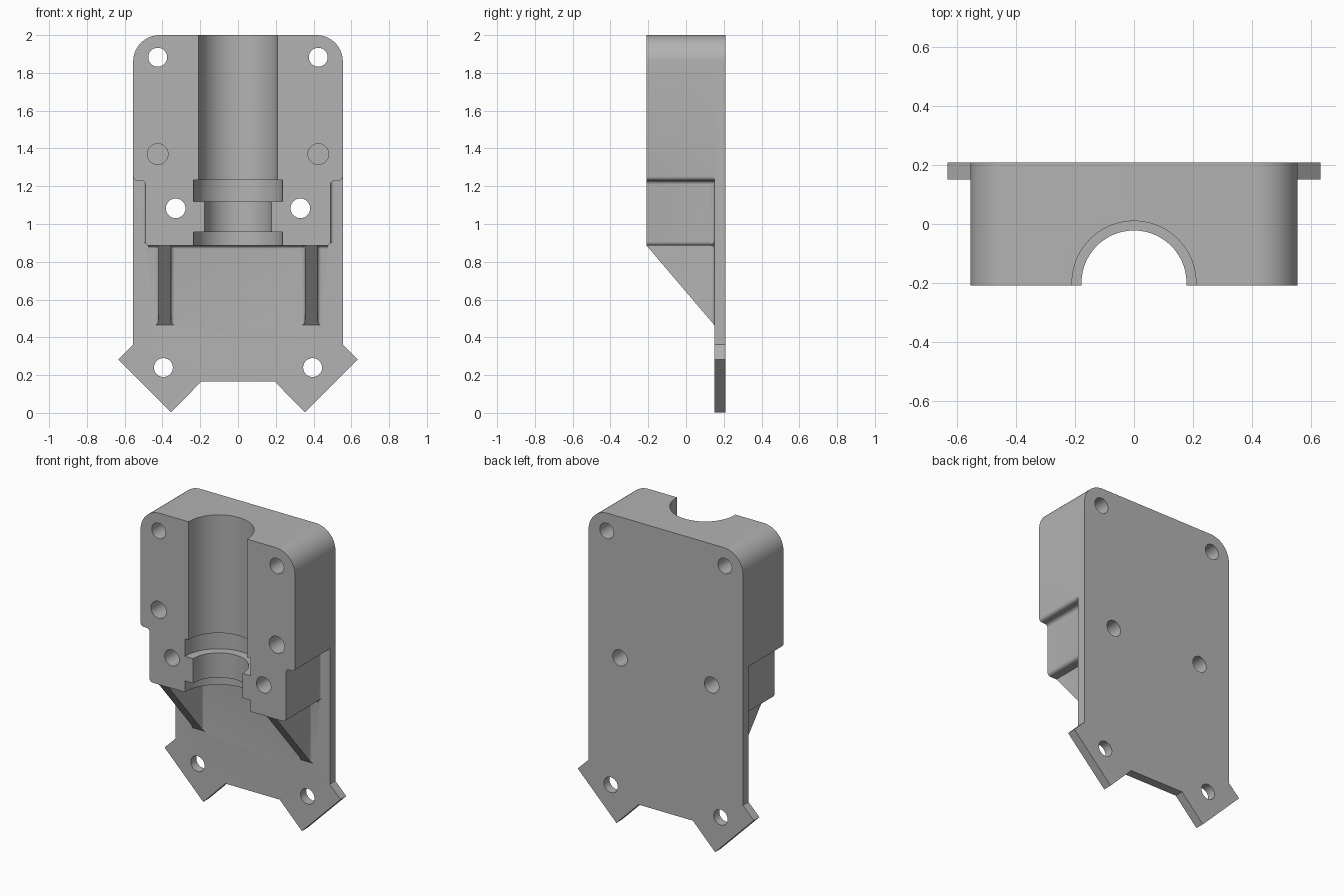
import bpy, bmesh, math
from mathutils import Vector

cube = bpy.data.objects.get("Cube")
if cube:
    bpy.data.objects.remove(cube, do_unlink=True)

grey = bpy.data.materials.new("plain grey")
grey.use_nodes = True
GREY = (0.45, 0.45, 0.45, 1)
grey.diffuse_color = GREY
grey.node_tree.nodes["Principled BSDF"].inputs["Base Color"].default_value = GREY

FRONT, FACE, BACK = -0.208, 0.15, 0.208   # block front, plate front, plate back


def arc(cx, cy, r, start, end, steps=10):
    """Points on an arc, angles in degrees."""
    angles = [math.radians(start + (end - start) * i / steps) for i in range(steps + 1)]
    return [(cx + r * math.cos(a), cy + r * math.sin(a)) for a in angles]


def mirrored(half):
    """Close a right-hand outline with its reflection in x."""
    return half + [(-x, y) for x, y in reversed(half)]


def prism(name, outline, axis, lo, hi):
    """Extrude an outline along an axis; the outline uses the other two axes in order."""
    def place(p, h):
        c = list(p)
        c.insert("xyz".index(axis), h)
        return Vector(c)
    bm = bmesh.new()
    face = bm.faces.new([bm.verts.new(place(p, lo)) for p in outline])
    new = bmesh.ops.extrude_face_region(bm, geom=[face])["geom"]
    bmesh.ops.translate(bm, vec=place((0, 0), hi - lo),
                        verts=[v for v in new if isinstance(v, bmesh.types.BMVert)])
    bmesh.ops.recalc_face_normals(bm, faces=bm.faces)
    mesh = bpy.data.meshes.new(name)
    bm.to_mesh(mesh)
    bm.free()
    obj = bpy.data.objects.new(name, mesh)
    bpy.context.collection.objects.link(obj)
    mesh.materials.append(grey)
    return obj


def combine(target, tool, operation):
    """Apply a boolean and discard its tool."""
    mod = target.modifiers.new("combine", "BOOLEAN")
    mod.operation, mod.solver, mod.object = operation, "EXACT", tool
    bpy.context.view_layer.objects.active = target
    bpy.ops.object.modifier_apply(modifier=mod.name)
    bpy.data.objects.remove(tool, do_unlink=True)


# Back plate with rounded top and two angled feet
crown = arc(0.415, 1.86, 0.14, 0, 90, 16)
plate = [(0.195, 0.165), (0.355, 0.003), (0.633, 0.283), (0.555, 0.361)] + crown
body = prism("bearing_bracket", mirrored(plate), "y", FACE, BACK)

# Thick bearing block, stepped in near its lower end
block = (arc(0.468, 0.907, 0.022, -90, 0, 6) + arc(0.512, 1.208, 0.022, 180, 90, 6)
         + arc(0.533, 1.252, 0.022, -90, 0, 6) + crown)
combine(body, prism("block", mirrored(block), "y", FRONT, FACE), "UNION")

# Fillets where the block sides and underside meet the plate
R = 0.018
for side in (-1, 1):
    fillet = [(0.48, FACE + 0.01), (0.48, FACE - R)] + arc(0.49 + R, FACE - R, R, 180, 90, 5) + [(0.49 + R, FACE + 0.01)]
    combine(body, prism("side_fillet", [(side * x, y) for x, y in fillet], "z", 0.9, 1.235), "UNION")
under = [(FACE + 0.01, 0.895), (FACE - R, 0.895)] + arc(FACE - R, 0.885 - R, R, 90, 0, 5) + [(FACE + 0.01, 0.885 - R)]
combine(body, prism("underside_fillet", under, "x", -0.475, 0.475), "UNION")

# Sloping ribs with flared roots
section = mirrored([(0.034, FRONT)] + arc(0.034 + R, FACE - R, R, 180, 90, 5) + [(0.034 + R, FACE + 0.01)])
for side in (-1, 1):
    rib = prism("rib", [(x + side * 0.388, y) for x, y in section], "z", 0.4, 0.9)
    slope = [(FRONT - 0.1, 0.3), (FACE + 0.05, 0.3), (FACE + 0.05, 0.407), (FACE, 0.465),
             (FRONT, 0.885), (FRONT - 0.1, 1.002)]
    combine(rib, prism("slope_cutter", slope, "x", -1, 1), "DIFFERENCE")
    combine(body, rib, "UNION")

# Half-round bore with two wider grooves
for radius, low, high in ((0.178, 0.8, 2.1), (0.21, 1.2, 2.1), (0.235, 1.118, 1.232), (0.235, 0.8, 0.958)):
    channel = [(radius, -0.4)] + arc(0, -0.2, radius, 0, 180, 48) + [(-radius, -0.4)]
    combine(body, prism("bore_cutter", channel, "z", low, high), "DIFFERENCE")

# Screw holes: three through pairs and one blind pair
for x, z, radius, depth in ((0.425, 1.883, 0.05, 0.4), (0.425, 1.37, 0.055, 0.05),
                            (0.33, 1.083, 0.052, 0.4), (0.395, 0.24, 0.05, 0.4)):
    for side in (-1, 1):
        circle = arc(side * x, z, radius, 0, 360, 40)[:-1]
        combine(body, prism("hole_cutter", circle, "y", -0.4, depth), "DIFFERENCE")

# Smooth curved walls, keeping machined edges sharp
bpy.ops.object.select_all(action="DESELECT")
body.select_set(True)
bpy.context.view_layer.objects.active = body
bpy.ops.object.shade_smooth_by_angle(angle=math.radians(30))
